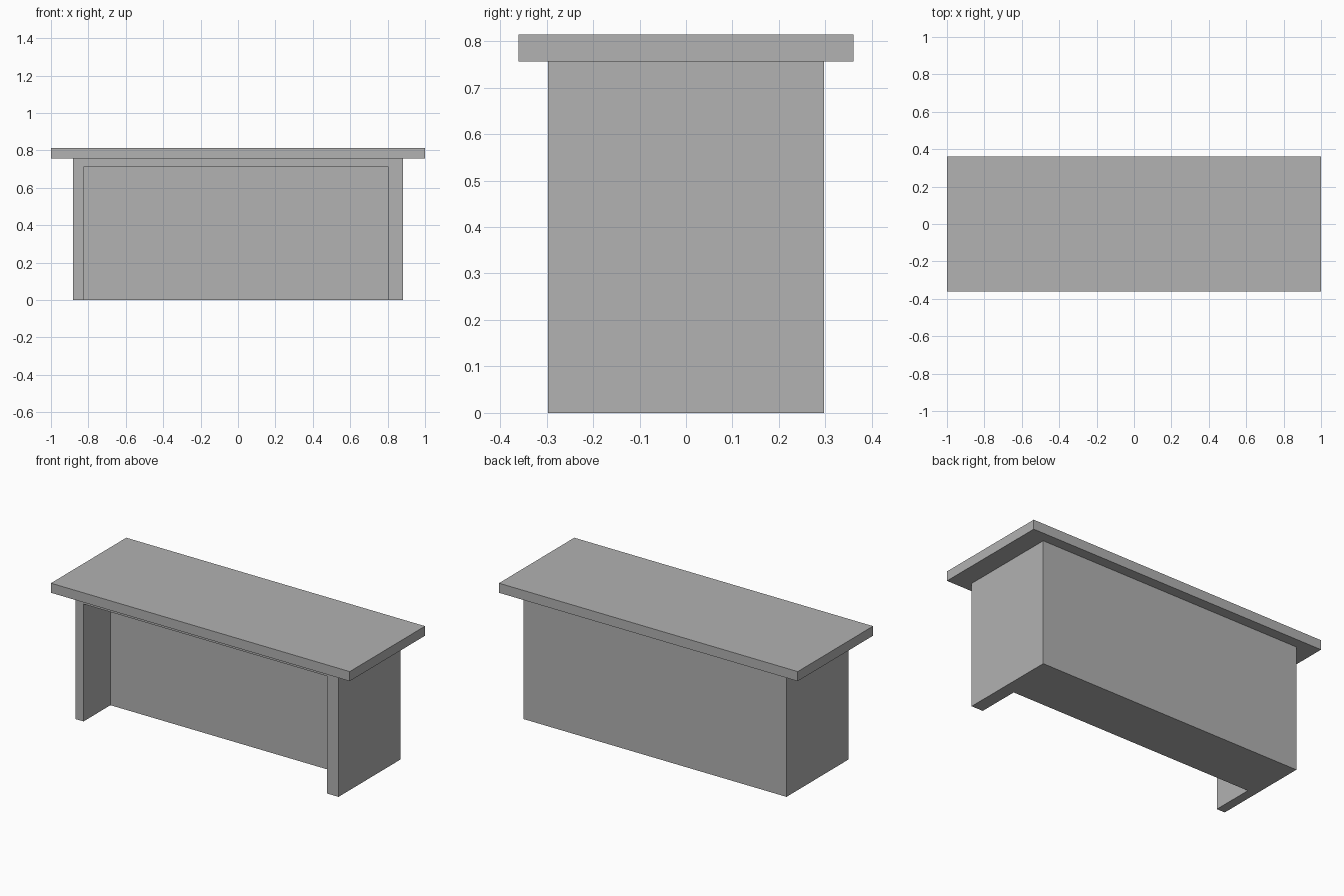
import bpy
from mathutils import Vector

cube = bpy.data.objects.get("Cube")
if cube:
    bpy.data.objects.remove(cube, do_unlink=True)

# One plain grey for the whole desk
grey = bpy.data.materials.new("plain_grey")
grey.use_nodes = True
colour = (0.445, 0.445, 0.445, 1)
grey.diffuse_color = colour
grey.node_tree.nodes["Principled BSDF"].inputs["Base Color"].default_value = colour


def box(name, low, high):
    """Axis-aligned box between two corners."""
    low, high = Vector(low), Vector(high)
    bpy.ops.mesh.primitive_cube_add(size=1)
    obj = bpy.context.object
    obj.name = obj.data.name = name
    for v in obj.data.vertices:
        v.co = (low + high) / 2 + v.co * (high - low)
    obj.data.materials.append(grey)
    return obj


# Overhanging slab
box("desk_top", (-1, -0.36, 0.756), (1, 0.36, 0.814))

# Solid body, with the knee space carved out of its front
body = box("desk_body", (-0.881, -0.297, 0), (0.881, 0.297, 0.756))
knee_space = box("knee_space_cutter", (-0.826, -0.5, -0.2), (0.804, -0.04, 0.71))
knee_space.hide_render = True

cut = body.modifiers.new("knee_space", 'BOOLEAN')
cut.operation = 'DIFFERENCE'
cut.solver = 'EXACT'
cut.object = knee_space
bpy.context.view_layer.objects.active = body
bpy.ops.object.modifier_apply(modifier=cut.name)
bpy.data.objects.remove(knee_space, do_unlink=True)
